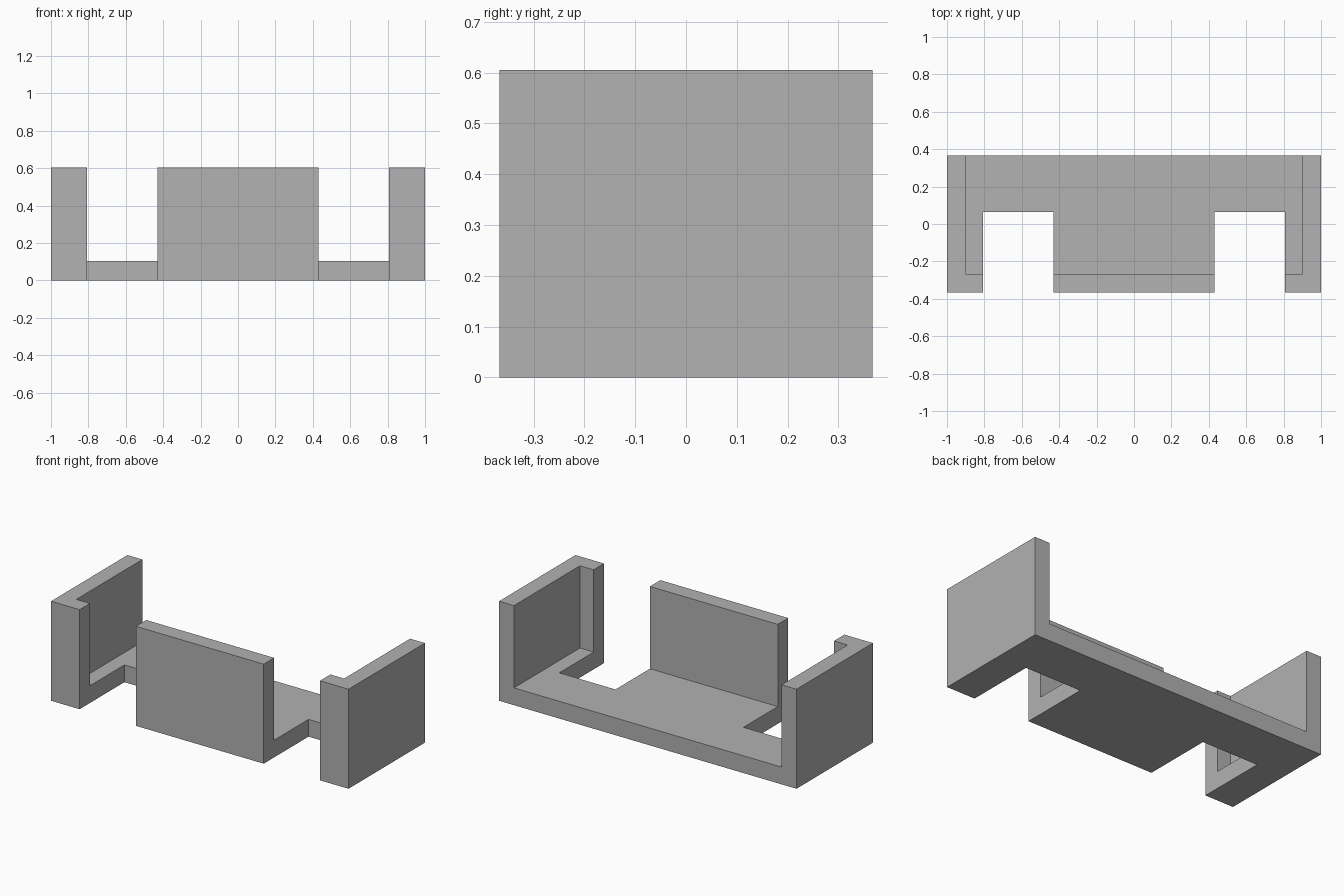
import bpy
import bmesh
from mathutils import Matrix, Vector

cube = bpy.data.objects.get("Cube")
if cube:
    bpy.data.objects.remove(cube, do_unlink=True)

HALF_X, HALF_Y, HEIGHT = 1.0, 0.367, 0.605
WALL, FLOOR = 0.1, 0.105
NOTCH_IN, NOTCH_OUT, NOTCH_BACK = 0.43, 0.808, 0.063
OVER = 0.2  # how far cutters reach past the body

grey = bpy.data.materials.new("plain grey")
grey.use_nodes = True
colour = (0.445, 0.445, 0.445, 1)
grey.diffuse_color = colour
grey.node_tree.nodes["Principled BSDF"].inputs["Base Color"].default_value = colour


def box(name, low, high):
    """Box between two opposite corners."""
    low, high = Vector(low), Vector(high)
    bm = bmesh.new()
    place = Matrix.Translation((low + high) / 2) @ Matrix.Diagonal((high - low).to_4d())
    bmesh.ops.create_cube(bm, size=1, matrix=place)
    mesh = bpy.data.meshes.new(name)
    bm.to_mesh(mesh)
    bm.free()
    mesh.materials.append(grey)
    obj = bpy.data.objects.new(name, mesh)
    bpy.context.collection.objects.link(obj)
    return obj


# Solid body of the tray
tray = box("open_back_tray", (-HALF_X, -HALF_Y, 0), (HALF_X, HALF_Y, HEIGHT))

# Hollow, open at the top and back
cutters = [box("hollow_cutter",
               (WALL - HALF_X, WALL - HALF_Y, FLOOR),
               (HALF_X - WALL, HALF_Y + OVER, HEIGHT + OVER))]

# Two notches through the front wall and floor
for side, sign in (("left", 1), ("right", -1)):
    x0, x1 = sorted((sign * NOTCH_IN, sign * NOTCH_OUT))
    cutters.append(box(side + "_notch_cutter",
                       (x0, -HALF_Y - OVER, -OVER),
                       (x1, NOTCH_BACK, HEIGHT + OVER)))

for cutter in cutters:
    cutter.hide_render = True
    cut = tray.modifiers.new(cutter.name, 'BOOLEAN')
    cut.operation = 'DIFFERENCE'
    cut.solver = 'EXACT'
    cut.object = cutter

# Bake the cuts and discard the cutters
graph = bpy.context.evaluated_depsgraph_get()
carved = bpy.data.meshes.new_from_object(tray.evaluated_get(graph))
tray.modifiers.clear()
tray.data = carved
carved.name = "open_back_tray"
for cutter in cutters:
    bpy.data.objects.remove(cutter, do_unlink=True)
